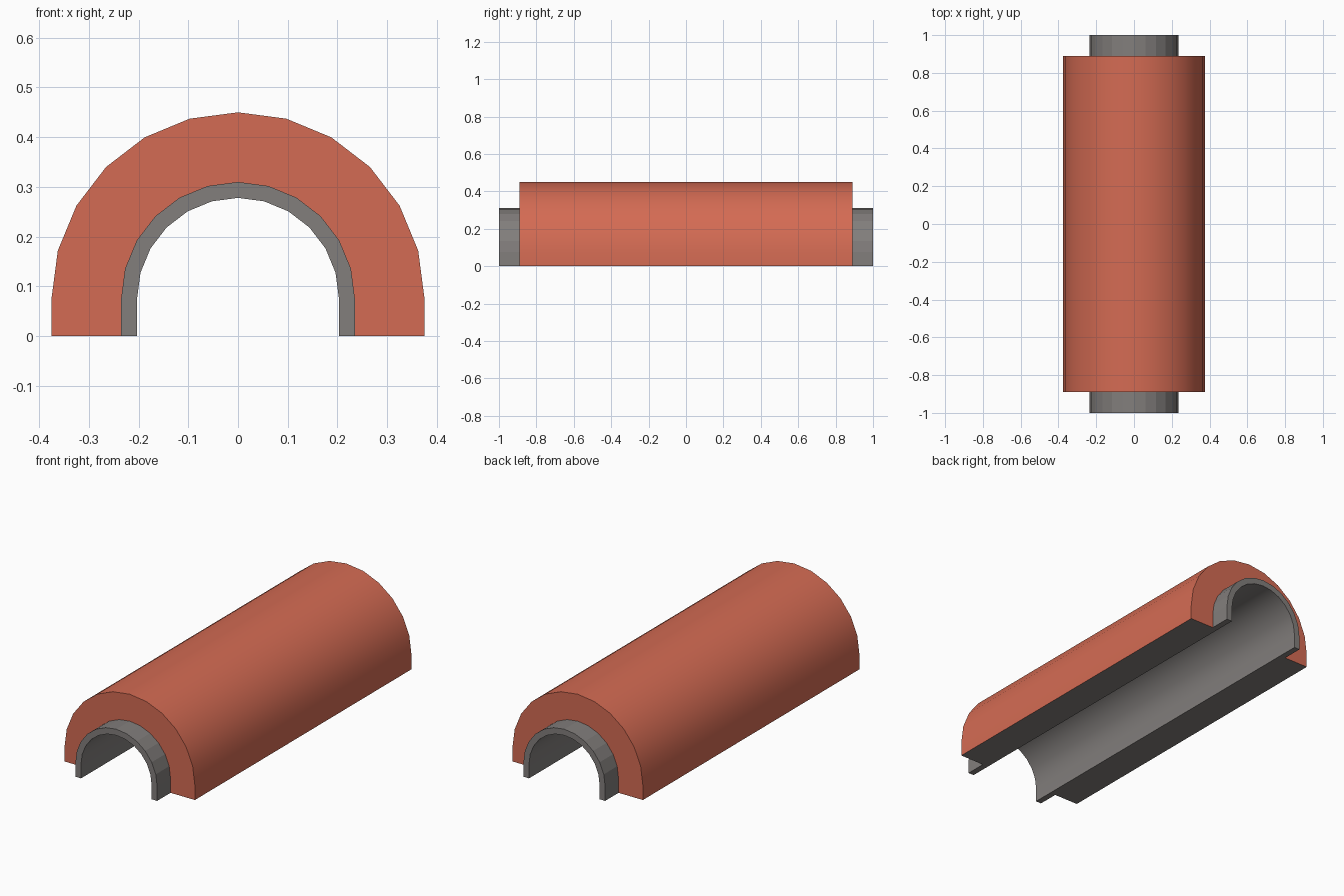
import bpy
import bmesh
import math
from mathutils import Vector

SPRING = 0.075   # height where the straight legs meet the arch
STEPS = 12       # arch segments over the half circle

if "Cube" in bpy.data.objects:
    bpy.data.objects.remove(bpy.data.objects["Cube"], do_unlink=True)


def material(name, color):
    mat = bpy.data.materials.new(name)
    mat.use_nodes = True
    mat.diffuse_color = (*color, 1)
    mat.node_tree.nodes["Principled BSDF"].inputs["Base Color"].default_value = (*color, 1)
    return mat


def arch_points(radius):
    """Stilted half circle from the right foot over the top to the left foot."""
    arc = [(radius * math.cos(math.pi * i / STEPS),
            SPRING + radius * math.sin(math.pi * i / STEPS)) for i in range(STEPS + 1)]
    return [(radius, 0)] + arc + [(-radius, 0)]


def arch_part(name, inner, outer, half_length, materials, smooth_rule):
    """Extrude the band between two arches along y."""
    bm = bmesh.new()
    rings = [[[bm.verts.new((x, y, z)) for x, z in arch_points(r)]
              for r in (inner, outer)] for y in (-half_length, half_length)]
    (fi, fo), (bi, bo) = rings
    for i in range(len(fi) - 1):
        j = i + 1
        for quad in ((fi[i], fo[i], fo[j], fi[j]), (bi[i], bi[j], bo[j], bo[i]),
                     (fo[i], bo[i], bo[j], fo[j]), (fi[i], fi[j], bi[j], bi[i])):
            bm.faces.new(quad)
    for k in (0, -1):
        bm.faces.new((fi[k], bi[k], bo[k], fo[k]))
    bmesh.ops.recalc_face_normals(bm, faces=bm.faces)

    # Feet take the last material; curved walls are smoothed by the rule
    for face in bm.faces:
        if face.normal.z < -0.99 and face.calc_center_median().z < 0.001:
            face.material_index = len(materials) - 1
        c = face.calc_center_median()
        radial = Vector((c.x, 0, max(c.z - SPRING, 0)))
        wall = abs(face.normal.y) < 0.5 and abs(face.normal.dot(radial)) > 0.01
        face.smooth = wall and smooth_rule(face.normal.dot(radial))
    for edge in bm.edges:
        edge.smooth = edge.calc_face_angle(0) < math.radians(30)

    mesh = bpy.data.meshes.new(name)
    bm.to_mesh(mesh)
    bm.free()
    for mat in materials:
        mesh.materials.append(mat)
    obj = bpy.data.objects.new(name, mesh)
    bpy.context.collection.objects.link(obj)
    return obj


clay = material("terracotta", (0.658, 0.147, 0.087))
grey = material("warm grey", (0.223, 0.209, 0.202))

# Thick outer cover with grey feet
arch_part("outer_cover", 0.235, 0.375, 0.89, [clay, grey], lambda d: d > 0)
# Thin liner sticking out at both ends: faceted outside, smooth bore
arch_part("inner_liner", 0.203, 0.235, 1.0, [grey], lambda d: d < 0)
